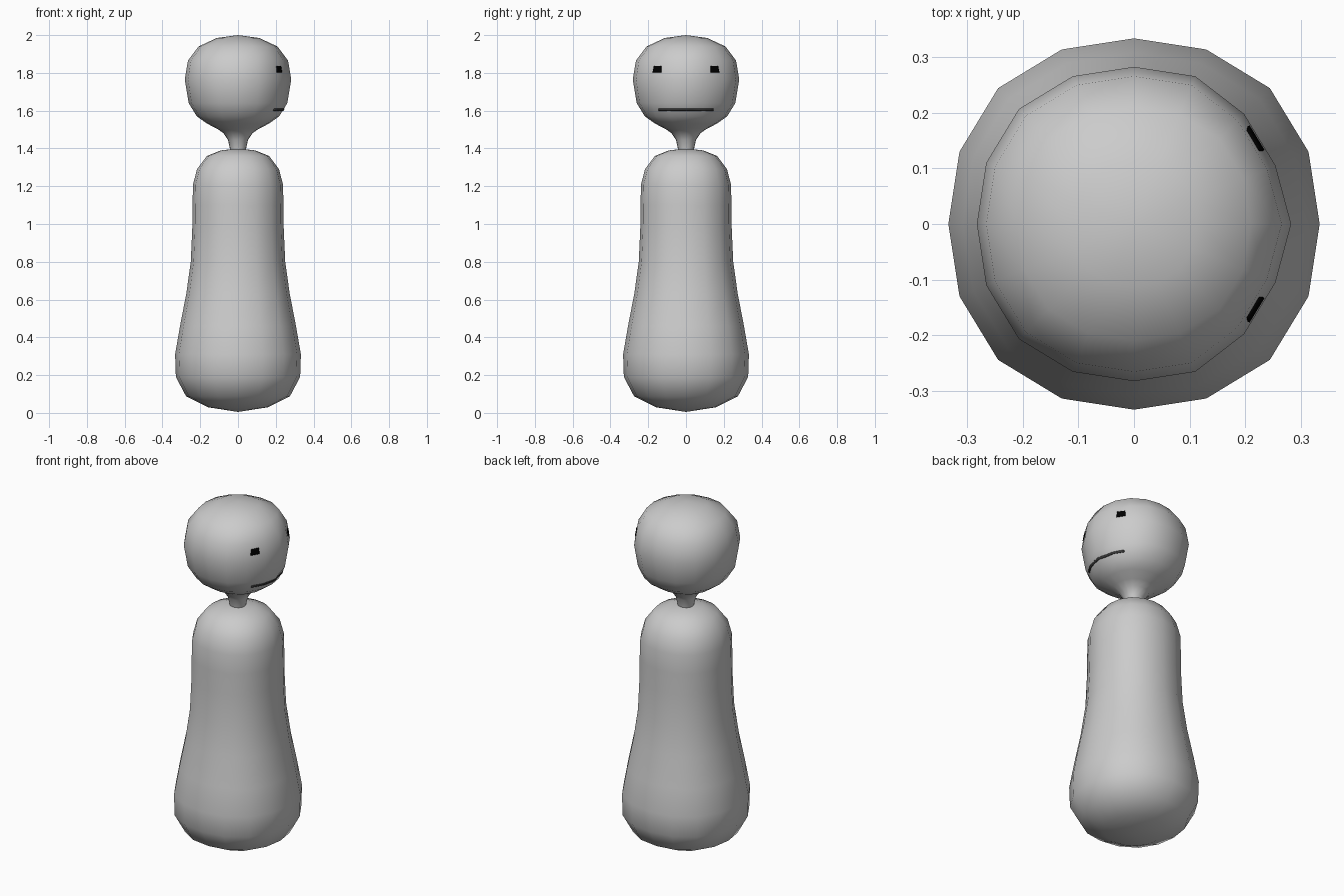
import bpy, bmesh
from math import sin, cos, pi
from mathutils import Vector
from mathutils.bvhtree import BVHTree

if "Cube" in bpy.data.objects:
    bpy.data.objects.remove(bpy.data.objects["Cube"])

SIDES = 16


def make_object(name, bm, color=None):
    bmesh.ops.recalc_face_normals(bm, faces=bm.faces[:])
    mesh = bpy.data.meshes.new(name)
    bm.to_mesh(mesh)
    for p in mesh.polygons:
        p.use_smooth = True
    obj = bpy.data.objects.new(name, mesh)
    bpy.context.collection.objects.link(obj)
    if color:
        mat = bpy.data.materials.new(name + "_colour")
        mat.diffuse_color = color
        mat.use_nodes = True
        mat.node_tree.nodes["Principled BSDF"].inputs["Base Color"].default_value = mat.diffuse_color
        mesh.materials.append(mat)
    return obj


def lathe(profile, front_flat=None):
    """Revolve (radius, z) points, slightly squared; poles where radius is 0."""
    bm = bmesh.new()
    rings = []
    for r, z in profile:
        if r == 0:
            rings.append([bm.verts.new((0, 0, z))] * SIDES)
            continue
        ring = []
        for i in range(SIDES):
            a = 2 * pi * i / SIDES
            k = r * (1 + 0.035 * sin(2 * a) ** 2)
            if front_flat and front_flat[0] < z < front_flat[1] and i in (1, 2, 14, 15):
                k *= 0.957
            ring.append(bm.verts.new((k * cos(a), k * sin(a), z)))
        rings.append(ring)
    for lo, hi in zip(rings, rings[1:]):
        for i in range(SIDES):
            j = (i + 1) % SIDES
            corners = list(dict.fromkeys((lo[i], lo[j], hi[j], hi[i])))
            bm.faces.new(corners)
    return bm


# body
body = lathe([(0, 0.005), (0.16, 0.03), (0.275, 0.088), (0.329, 0.19),
              (0.333, 0.31), (0.307, 0.46), (0.274, 0.63), (0.25, 0.80),
              (0.242, 0.98), (0.241, 1.10), (0.238, 1.21), (0.217, 1.29),
              (0.165, 1.36), (0.09, 1.39), (0, 1.40)])
make_object("body", body)

# head with neck, face side (+x) slightly flattened
head = lathe([(0, 1.36), (0.035, 1.365), (0.043, 1.40), (0.053, 1.445),
              (0.078, 1.482), (0.112, 1.505), (0.165, 1.532), (0.218, 1.57),
              (0.261, 1.64), (0.282, 1.765), (0.265, 1.865), (0.209, 1.94),
              (0.112, 1.985), (0, 2.0)], front_flat=(1.6, 1.9))
make_object("head", head)
surface = BVHTree.FromBMesh(head)


def decal(name, corners, nu, nv, color):
    """Grid of (y, z) points projected along -x onto the head."""
    bm = bmesh.new()
    a, b, c, d = [Vector(p) for p in corners]
    grid = []
    for v in range(nv + 1):
        row = []
        for u in range(nu + 1):
            p = a.lerp(b, u / nu).lerp(d.lerp(c, u / nu), v / nv)
            hit = surface.ray_cast(Vector((1, p.x, p.y)), Vector((-1, 0, 0)))
            row.append(bm.verts.new(hit[0] + hit[1] * 0.004))
        grid.append(row)
    for r0, r1 in zip(grid, grid[1:]):
        for u in range(nu):
            bm.faces.new((r0[u], r0[u + 1], r1[u + 1], r1[u]))
    # thin solid so the mark reads from every angle
    bmesh.ops.recalc_face_normals(bm, faces=bm.faces[:])
    if bm.faces[:][0].normal.x < 0:
        bmesh.ops.reverse_faces(bm, faces=bm.faces[:])
    bmesh.ops.solidify(bm, geom=bm.faces[:], thickness=0.006)
    make_object(name, bm, color)


# eyes
for side, s in (("left", 1), ("right", -1)):
    decal(side + "_eye", [(s * 0.131, 1.803), (s * 0.175, 1.803),
                          (s * 0.168, 1.835), (s * 0.131, 1.837)],
          4, 4, (0, 0, 0, 1))

# mouth
decal("mouth", [(-0.145, 1.601), (0.145, 1.601), (0.145, 1.612), (-0.145, 1.612)],
      16, 1, (0.04, 0.04, 0.04, 1))
